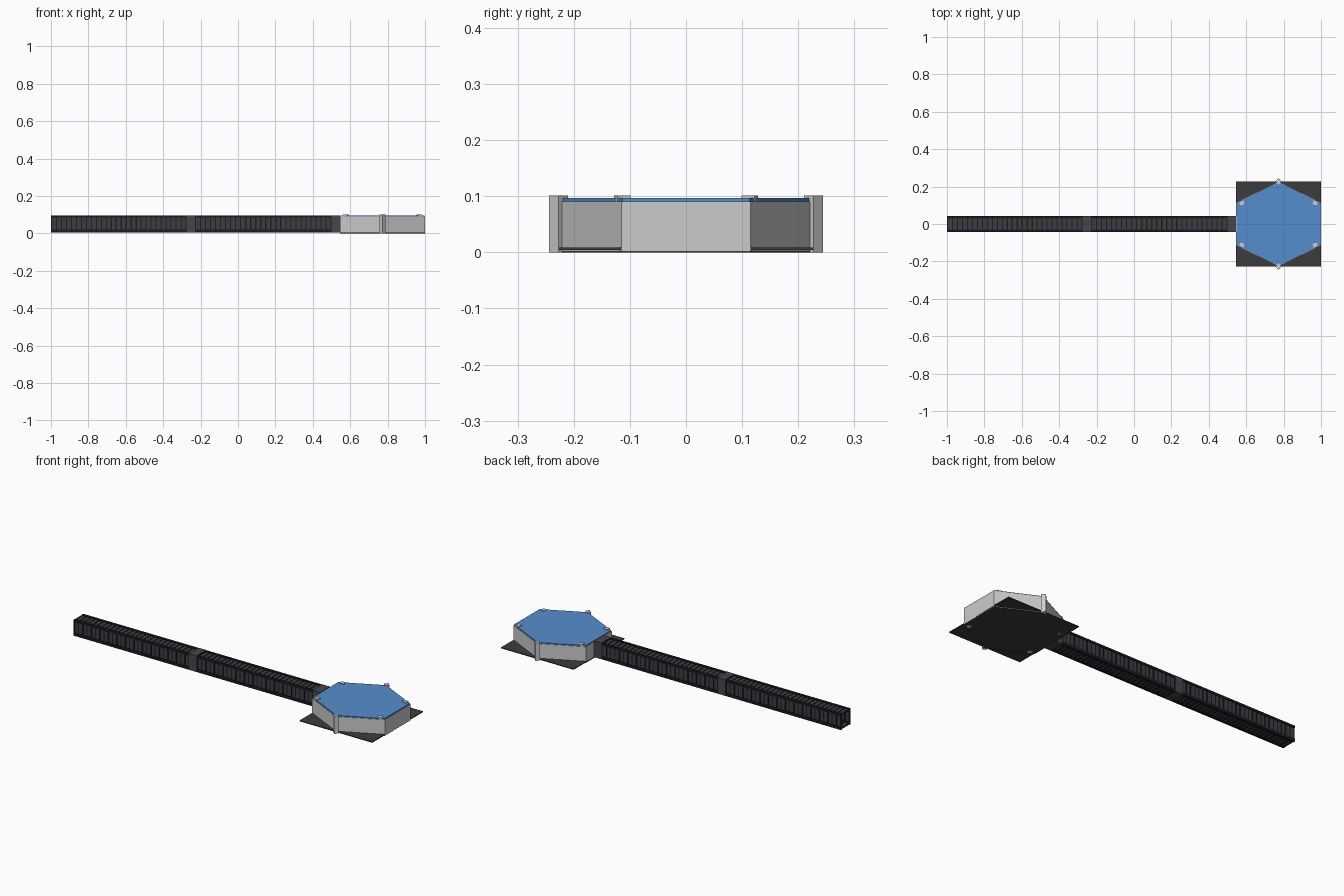
import bpy, bmesh, math
from mathutils import Matrix, Vector

if "Cube" in bpy.data.objects:
    bpy.data.objects.remove(bpy.data.objects["Cube"])


def material(name, rgb):
    m = bpy.data.materials.new(name)
    m.diffuse_color = (*rgb, 1)
    m.use_nodes = True
    m.node_tree.nodes["Principled BSDF"].inputs["Base Color"].default_value = m.diffuse_color
    return m


BLACK = material("black_metal", (0.012, 0.012, 0.014))
PANEL = material("dark_panel", (0.045, 0.045, 0.06))
COLLAR = material("collar_grey", (0.06, 0.06, 0.075))
BASE = material("base_grey", (0.045, 0.045, 0.045))
BLUE = material("roof_blue", (0.09, 0.27, 0.62))


def finish(name, bm, mat=None):
    bmesh.ops.recalc_face_normals(bm, faces=bm.faces)
    me = bpy.data.meshes.new(name)
    bm.to_mesh(me)
    bm.free()
    ob = bpy.data.objects.new(name, me)
    bpy.context.collection.objects.link(ob)
    if mat:
        me.materials.append(mat)
    return ob


def add_box(bm, x, y, z, turn=0):
    """Box from (min, max) ranges, turned about its own vertical axis."""
    mid = Vector([(r[0] + r[1]) / 2 for r in (x, y, z)])
    size = [r[1] - r[0] for r in (x, y, z)]
    bmesh.ops.create_cube(bm, size=1, matrix=Matrix.Translation(mid)
                          @ Matrix.Rotation(turn, 4, 'Z') @ Matrix.Diagonal((*size, 1)))


def add_ring(bm, x0, x1, w, z0, z1, t):
    """Hollow rectangular frame along x with wall thickness t."""
    outer = [(-w, z0), (w, z0), (w, z1), (-w, z1)]
    inner = [(-w + t, z0 + t), (w - t, z0 + t), (w - t, z1 - t), (-w + t, z1 - t)]
    loops = [[bm.verts.new((x, y, z)) for y, z in pts]
             for x, pts in ((x0, outer), (x1, outer), (x1, inner), (x0, inner))]
    for a, b in zip(loops, loops[1:] + loops[:1]):
        for i in range(4):
            j = (i + 1) % 4
            bm.faces.new((a[i], a[j], b[j], b[i]))


def hex_slab(name, scale, z0, z1, mat=None):
    bm = bmesh.new()
    pts = [(0.2275, 0.115), (0, 0.227), (-0.2275, 0.115),
           (-0.2275, -0.115), (0, -0.227), (0.2275, -0.115)]
    face = bm.faces.new([bm.verts.new((CX + x * scale, y * scale, z0)) for x, y in pts])
    top = bmesh.ops.extrude_face_region(bm, geom=[face])["geom"]
    bmesh.ops.translate(bm, vec=(0, 0, z1 - z0),
                        verts=[v for v in top if isinstance(v, bmesh.types.BMVert)])
    if face.is_valid is False or len(bm.faces) < 8:
        bmesh.ops.holes_fill(bm, edges=bm.edges)
    return finish(name, bm, mat)


# Hexagonal chamber
CX = 0.7725
hex_slab("chamber_floor", 0.995, 0.0, 0.004, BASE)
hex_slab("chamber_walls", 1.0, 0.002, 0.091)
hex_slab("chamber_roof", 0.985, 0.091, 0.097, BLUE)

# Square base plate
bm = bmesh.new()
add_box(bm, (0.545, 1.0), (-0.2275, 0.2275), (0.004, 0.009))
finish("base_plate", bm, BASE)

# Corner posts
bm = bmesh.new()
for k in range(6):
    a = math.radians(30 + 60 * k)
    x, y = CX + 0.227 * math.cos(a), 0.227 * math.sin(a)
    add_box(bm, (x - 0.012, x + 0.012), (y - 0.012, y + 0.012), (0, 0.101),
            a - math.radians(45))
finish("corner_posts", bm)

# Two tunnel sections: panelled tube, ribs and corner rails
for n, (x0, x1) in enumerate(((-1.0, -0.275), (-0.23, 0.5)), 1):
    bm = bmesh.new()
    add_ring(bm, x0, x1, 0.040, 0.010, 0.092, 0.004)
    finish(f"tunnel_panels_{n}", bm, PANEL)

    bm = bmesh.new()
    count = 28
    step = (x1 - x0 - 0.006) / (count - 1)
    for i in range(count):
        x = x0 + i * step
        add_ring(bm, x, x + 0.006, 0.042, 0.008, 0.094, 0.008)
    finish(f"tunnel_ribs_{n}", bm, BLACK)

    bm = bmesh.new()
    for s in (-1, 1):
        y = sorted((s * 0.030, s * 0.044))
        for z in ((0.006, 0.022), (0.084, 0.096)):
            add_box(bm, (x0, x1), y, z)
    finish(f"tunnel_rails_{n}", bm, BLACK)

# Joint collars
for n, (x0, x1) in enumerate(((-0.275, -0.23), (0.5, 0.546)), 1):
    bm = bmesh.new()
    add_ring(bm, x0, x1, 0.044, 0.006, 0.097, 0.010)
    finish(f"joint_collar_{n}", bm, COLLAR)
